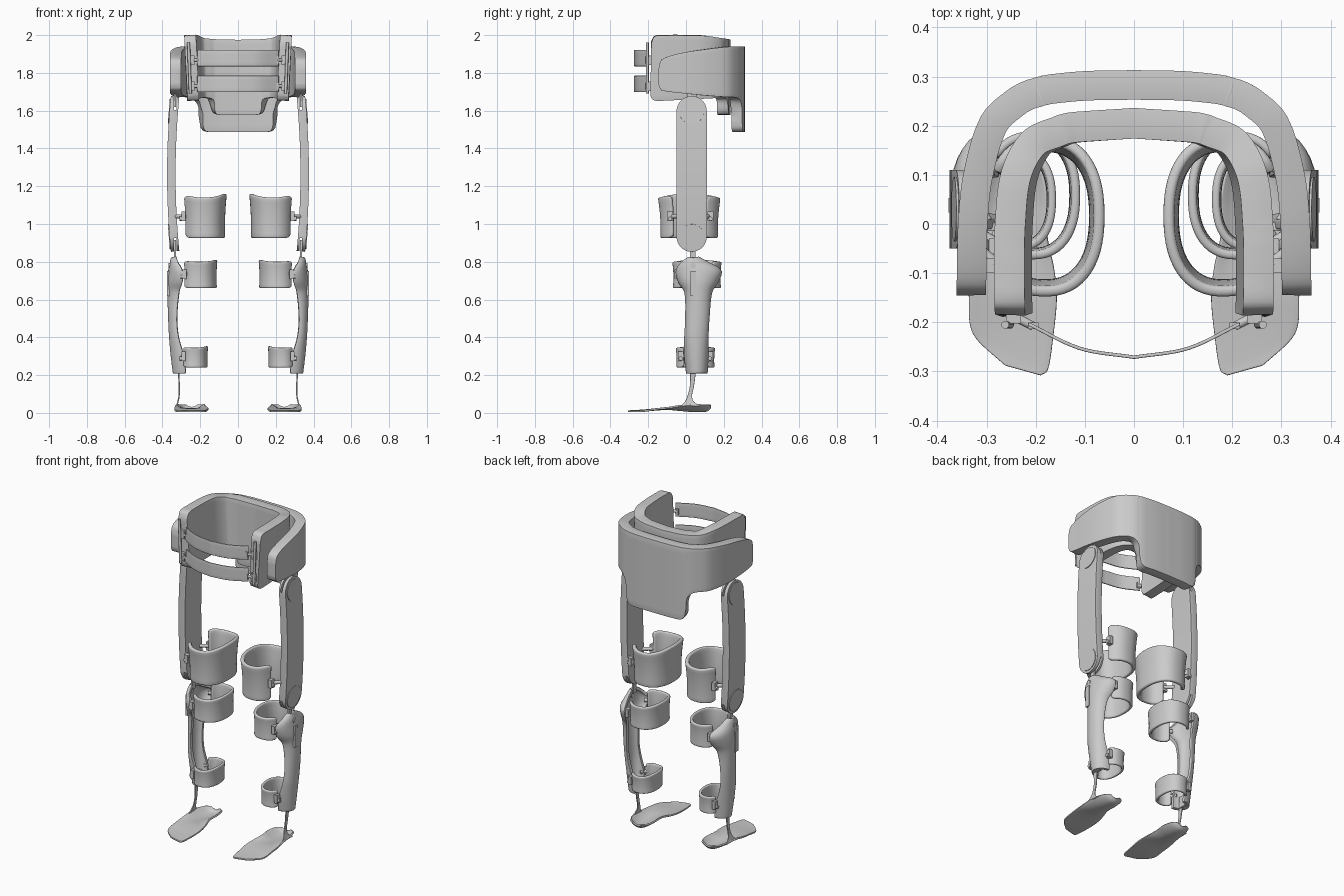
import bpy, bmesh, math
from mathutils import Vector, Matrix

if "Cube" in bpy.data.objects:
    bpy.data.objects.remove(bpy.data.objects["Cube"])

def spline(pts, n):
    """Smooth resampling of a key table (any number of columns)."""
    t = [0.0]
    for a, b in zip(pts, pts[1:]):
        t.append(t[-1] + math.dist(a, b))
    m = []
    for i in range(len(pts)):
        a, b = max(i - 1, 0), min(i + 1, len(pts) - 1)
        m.append([(q - p) / (t[b] - t[a]) for p, q in zip(pts[a], pts[b])])
    out, k = [], 0
    for j in range(n + 1):
        s = t[-1] * j / n
        while k < len(pts) - 2 and s > t[k + 1]:
            k += 1
        h = t[k + 1] - t[k]
        w = (s - t[k]) / h
        out.append([(2*w**3 - 3*w*w + 1)*p + (w**3 - 2*w*w + w)*h*a + (3*w*w - 2*w**3)*q + (w**3 - w*w)*h*b
                    for p, q, a, b in zip(pts[k], pts[k + 1], m[k], m[k + 1])])
    return out

def add(name, bm, mirror=False):
    me = bpy.data.meshes.new(name)
    bm.to_mesh(me)
    bm.free()
    ob = bpy.data.objects.new(name, me)
    bpy.context.collection.objects.link(ob)
    if mirror:
        mod = ob.modifiers.new("mirror", 'MIRROR')
        mod.use_mirror_merge = False
    return ob

def sheet(name, rows, thick, bevel=0.004, mirror=True, cutter=None):
    """Grid of points thickened into a rounded shell."""
    bm = bmesh.new()
    g = [[bm.verts.new(p) for p in r] for r in rows]
    for a, b in zip(g, g[1:]):
        for i in range(len(a) - 1):
            bm.faces.new((a[i], a[i + 1], b[i + 1], b[i]))
    bmesh.ops.remove_doubles(bm, verts=bm.verts, dist=1e-5)
    ob = add(name, bm)
    s = ob.modifiers.new("solid", 'SOLIDIFY')
    s.thickness, s.offset = thick, 0
    b = ob.modifiers.new("round", 'BEVEL')
    b.width, b.segments, b.angle_limit = bevel, 3, 1.0
    if cutter:
        c = ob.modifiers.new("slots", 'BOOLEAN')
        c.operation, c.object = 'DIFFERENCE', cutter
    if mirror:
        ob.modifiers.new("mirror", 'MIRROR').use_mirror_merge = False
    return ob

def rod(bm, a, b, r, seg=32):
    a, b = Vector(a), Vector(b)
    d = b - a
    mat = Matrix.Translation((a + b) / 2) @ d.to_track_quat('Z', 'Y').to_matrix().to_4x4()
    bmesh.ops.create_cone(bm, cap_ends=True, segments=seg, radius1=r, radius2=r, depth=d.length, matrix=mat)

def box(bm, c, s):
    bmesh.ops.create_cube(bm, size=1, matrix=Matrix.Translation(c) @ Matrix.Diagonal((*s, 1)))

def wrap(name, half, thick, bevel, lean=0.0):
    """U-shaped wall: keys are x, y, top, bottom from the front end to the back centre."""
    h = spline(half, 60)
    full = h + [[-x, y, a, b] for x, y, a, b in h[-2::-1]]
    rows = []
    for x, y, top, bot in full:
        rows.append([(x * (1 + lean * (k / 12 - 1)), y, bot + (top - bot) * k / 12) for k in range(13)])
    return sheet(name, rows, thick, bevel, mirror=False)

# Hip frame with rear drop panel
wrap("hip_frame", [
    (.331, -.145, 1.82, 1.74), (.331, -.132, 1.866, 1.71), (.330, -.09, 1.888, 1.70), (.328, 0, 1.91, 1.69),
    (.317, .1, 1.925, 1.68), (.285, .205, 1.938, 1.672), (.24, .248, 1.94, 1.668), (.215, .262, 1.94, 1.65),
    (.199, .267, 1.94, 1.60), (.19, .27, 1.94, 1.51), (.172, .274, 1.94, 1.49), (.1, .281, 1.94, 1.488),
    (0, .283, 1.94, 1.488)], .06, .008)

# Padded waist cushion
wrap("waist_pad", [
    (.252, -.185, 1.96, 1.68), (.253, -.165, 1.995, 1.655), (.254, -.1, 2.0, 1.655), (.252, 0, 2.0, 1.66),
    (.24, .1, 1.997, 1.665), (.205, .165, 1.985, 1.668), (.155, .188, 1.98, 1.66), (.138, .194, 1.98, 1.60),
    (.12, .197, 1.978, 1.58), (0, .205, 1.975, 1.578)], .062, .026, .06)

# Waist straps, buckles and front rails
for i, zc in enumerate((1.878, 1.742)):
    half = spline([(.215, -.203), (.11, -.253), (0, -.271)], 14)
    path = half + [[-x, y] for x, y in half[-2::-1]]
    sheet(("upper", "lower")[i] + "_waist_strap",
          [[(x, y, zc + .043 * v) for v in (-1, -.5, 0, .5, 1)] for x, y in path], .007, .002, mirror=False)
bm = bmesh.new()
for zc in (1.868, 1.73):
    rod(bm, (.25, -.185, zc), (.205, -.208, zc), .009, 12)
    box(bm, (.205, -.207, zc), (.022, .014, .035))
    box(bm, (.245, -.192, zc), (.03, .02, .05))
add("strap_buckles", bm, True)
bm = bmesh.new()
rod(bm, (.252, -.205, 1.69), (.262, -.205, 1.96), .008, 12)
add("pad_front_rail", bm, True)

# Thigh beam: bowed capsule with clevis slots
YC, R, ZT, ZB = .03, .08, 1.595, .935
def beam_x(z):
    return .333 + .02 * (1 - ((z - 1.265) / .41) ** 2)
bm = bmesh.new()
for z in (1.665, .865):
    rod(bm, (beam_x(z) - .008, YC, z), (beam_x(z) + .004, YC, z), .1, 48)
slot = add("slot_cutter", bm)
slot.hide_render = True
prof = []
for i in range(13):
    a = math.pi / 2 * i / 12
    prof.append((ZB - R * math.cos(a), R * math.sin(a)))
prof += [(ZB + (ZT - ZB) * i / 16, R) for i in range(1, 16)]
prof += [(2 * 1.265 - z, w) for z, w in prof[12::-1]]
sheet("thigh_beam", [[(beam_x(z), YC + w * k / 4, z) for k in range(-4, 5)] for z, w in prof],
      .045, .003, cutter=slot)

# Joint caps, hip link and knee link
bm = bmesh.new()
for z, s in ((ZT, .078), (ZB, -.078)):
    p, n = Vector((beam_x(z), YC, z)), Vector((1, 0, s)).normalized()
    rod(bm, p + n * .012, p + n * .0265, .066, 48)
add("joint_caps", bm, True)
bm = bmesh.new()
box(bm, (.333, YC, 1.67), (.011, .05, .1))
box(bm, (.333, .035, .855), (.011, .03, .12))
add("joint_links", bm, True)

# Leg cuffs, open towards the outside
def cuff(name, cx, cy, rx, ry, z0, z1, gap, thick, taper, wave):
    rows = []
    for i in range(49):
        a = math.radians(gap + (360 - 2 * gap) * i / 48)
        e = min(i, 48 - i) / 4
        f = 1 if e >= 1 else .86 + .14 * math.sqrt(1 - (1 - e) ** 2)
        c, s = math.cos(a), math.sin(a)
        c, s = [math.copysign(abs(q) ** .85, q) for q in (c, s)]
        zm, hh = (z0 + z1) / 2, (z1 - z0) / 2 * f
        row = []
        for k in range(9):
            v = k / 4 - 1
            g = 1 - taper * (1 - v) / 2 - .035 * (1 - v * v)
            row.append((cx + rx * c * g, cy + ry * s * g,
                        zm + hh * v + wave * (v + 1) / 2 * (math.cos(2 * a) - 1) / 2))
        rows.append(row)
    sheet(name, rows, thick, thick * .4)
cuff("thigh_cuff", .182, .017, .112, .155, .925, 1.16, 32, .022, .09, .02)
cuff("upper_calf_cuff", .208, .058, .09, .122, .66, .81, 38, .018, .03, .01)
cuff("lower_calf_cuff", .232, .05, .066, .097, .24, .353, 38, .016, .04, .008)

# Cuff clips
bm = bmesh.new()
for y, z, x, yb in ((-.085, 1.04, .275, -.035), (.13, 1.04, .275, .09), (-.045, .735, .27, -.025),
                    (.165, .735, .27, .14), (-.028, .3, .275, .015), (.128, .3, .275, .1)):
    xb = .335 if z > 1 else .305
    rod(bm, (x, y, z), (xb, yb, z), .011, 16)
    box(bm, (x + .014, y, z), (.022, .03, .05))
    rod(bm, (x + .02, y, z - .012), (x + .034, y, z - .012), .011, 16)
add("cuff_clips", bm, True)

# Shin frame: curved shell; keys are z, y0, y1, outer x, edge x
rows = []
for z, y0, y1, xo, xi in spline([
        (.82, .02, .06, .345, .325), (.79, -.02, .115, .352, .315), (.75, -.045, .18, .36, .292),
        (.70, -.035, .165, .365, .292), (.64, 0, .13, .364, .31), (.5, .005, .115, .360, .322),
        (.4, 0, .11, .355, .313), (.3, 0, .11, .346, .285), (.21, .01, .105, .335, .275)], 40):
    row = []
    for k in range(17):
        t = -math.cos(math.pi * k / 16)
        row.append((xi + (xo - xi) * math.sqrt(max(0, 1 - t * t)), (y0 + y1) / 2 + t * (y1 - y0) / 2, z))
    rows.append(row)
sheet("shin_frame", rows, .02, .003)

# Shin adjusters: slot plate, pivot pin, rear rib
bm = bmesh.new()
box(bm, (.367, .038, .685), (.02, .03, .13))
rod(bm, (.34, .038, .78), (.367, .038, .78), .014, 20)
box(bm, (.32, .055, .245), (.03, .05, .07))
add("shin_adjusters", bm, True)

# Ankle strut; keys are z, y0, y1, x
sheet("ankle_strut", [[(x, y0 + (y1 - y0) * k / 4, z) for k in range(5)] for z, y0, y1, x in spline([
    (.25, .022, .052, .318), (.2, .022, .05, .314), (.14, .02, .042, .311), (.09, .008, .032, .312),
    (.06, -.005, .04, .318), (.035, -.03, .075, .326)], 20)], .007, .002)

# Foot plate; keys are y, x0, x1, mid z, edge rise, toe slant
rows = []
for y, x0, x1, zm, up, sk in spline([
        (.13, .215, .275, .03, .012, 0), (.11, .188, .305, .012, .03, 0), (.05, .175, .325, .009, .035, 0),
        (-.02, .178, .331, .014, .026, 0), (-.09, .163, .336, .02, .008, 0), (-.15, .157, .336, .018, .003, 0),
        (-.215, .164, .334, .012, .001, .012), (-.265, .174, .318, .009, 0, .028),
        (-.298, .19, .262, .009, 0, .01)], 40):
    rows.append([(x0 + (x1 - x0) * (k + 6) / 12, y + sk * k / 6, zm + up * (k / 6) ** 2) for k in range(-6, 7)])
sheet("foot_plate", rows, .01, .003)

# Bake modifiers and shade smooth with sharp edges
dg = bpy.context.evaluated_depsgraph_get()
obs = [o for o in bpy.context.collection.objects if o is not slot]
baked = [bpy.data.meshes.new_from_object(o.evaluated_get(dg)) for o in obs]
for o, me in zip(obs, baked):
    o.modifiers.clear()
    o.data = me
    me.polygons.foreach_set("use_smooth", [True] * len(me.polygons))
    me.set_sharp_from_angle(angle=.6)
bpy.data.objects.remove(slot)
